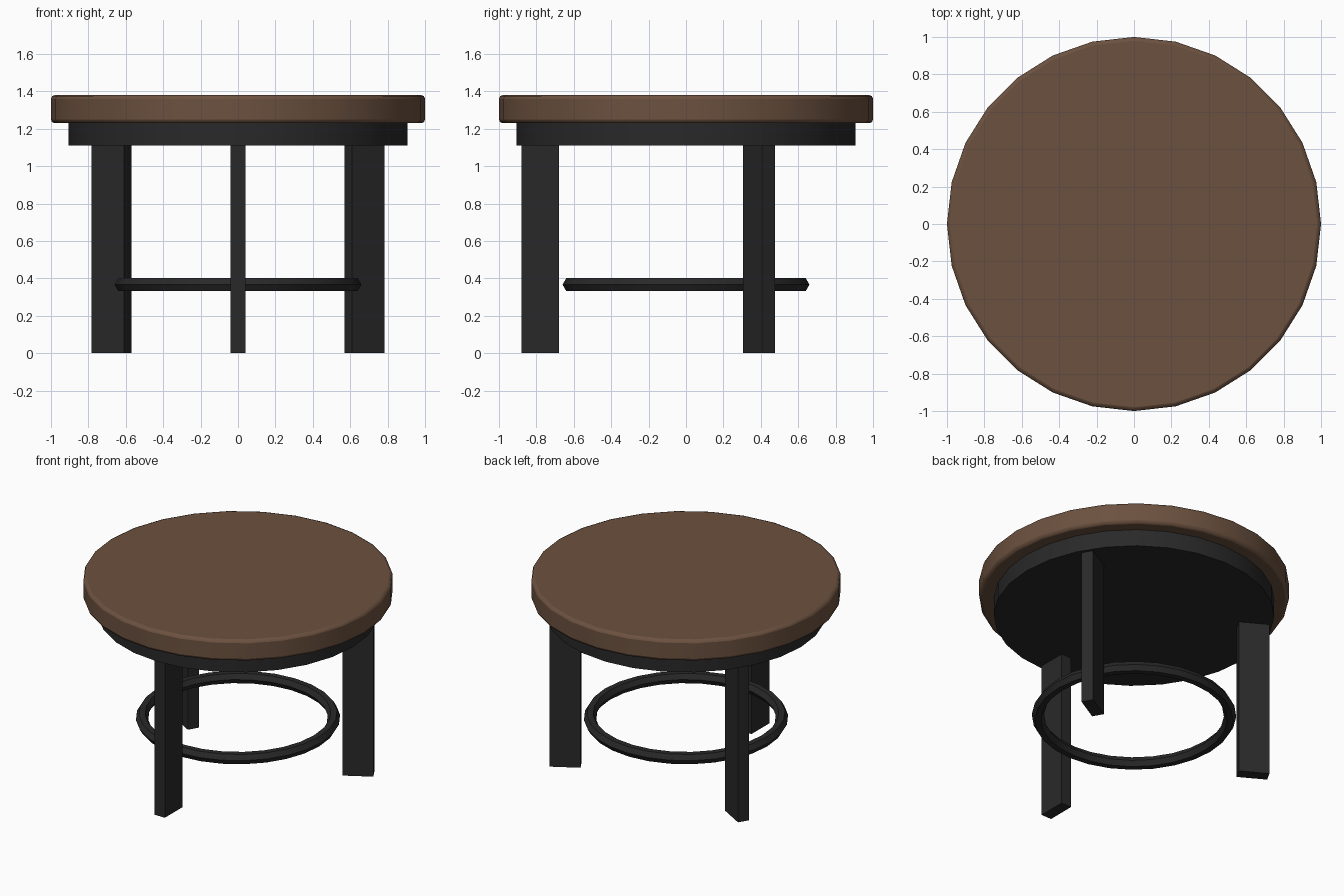
import bpy
import math

cube = bpy.data.objects.get("Cube")
if cube:
    bpy.data.objects.remove(cube, do_unlink=True)

SIDES = 28


def material(name, color):
    mat = bpy.data.materials.new(name)
    mat.use_nodes = True
    mat.diffuse_color = color
    mat.node_tree.nodes["Principled BSDF"].inputs["Base Color"].default_value = color
    return mat


def finish(name, mat):
    obj = bpy.context.object
    obj.name = name
    obj.data.materials.append(mat)
    return obj


def disc(name, radius, bottom, top, mat):
    bpy.ops.mesh.primitive_cylinder_add(vertices=SIDES, radius=radius, depth=top - bottom,
                                        location=(0, 0, (bottom + top) / 2))
    return finish(name, mat)


wood = material("brown wood", (0.150, 0.083, 0.050, 1))
metal = material("black metal", (0.022, 0.022, 0.022, 1))

# Round top with softened rims
table_top = disc("table_top", 1.0, 1.23, 1.38, wood)
bevel = table_top.modifiers.new("rim", 'BEVEL')
bevel.width = 0.02
bevel.segments = 2
bevel.limit_method = 'ANGLE'
bevel.angle_limit = math.radians(40)
bpy.ops.object.shade_smooth_by_angle(angle=math.radians(35))

# Apron under the top
disc("apron", 0.905, 1.11, 1.24, metal)
bpy.ops.object.shade_smooth_by_angle(angle=math.radians(30))

# Three radial flat-bar legs
for name, degrees in (("front_leg", -90), ("back_left_leg", 30), ("back_right_leg", 150)):
    a = math.radians(degrees)
    bpy.ops.mesh.primitive_cube_add(size=1, location=(0.78 * math.cos(a), 0.78 * math.sin(a), 0.56),
                                    rotation=(0, 0, a))
    leg = finish(name, metal)
    leg.scale = (0.2, 0.08, 1.12)

# Hexagonal-section ring between the legs
bpy.ops.mesh.primitive_torus_add(major_segments=SIDES, minor_segments=6, major_radius=0.62,
                                 minor_radius=0.04, location=(0, 0, 0.367))
finish("foot_ring", metal)
bpy.ops.object.shade_smooth_by_angle(angle=math.radians(30))
